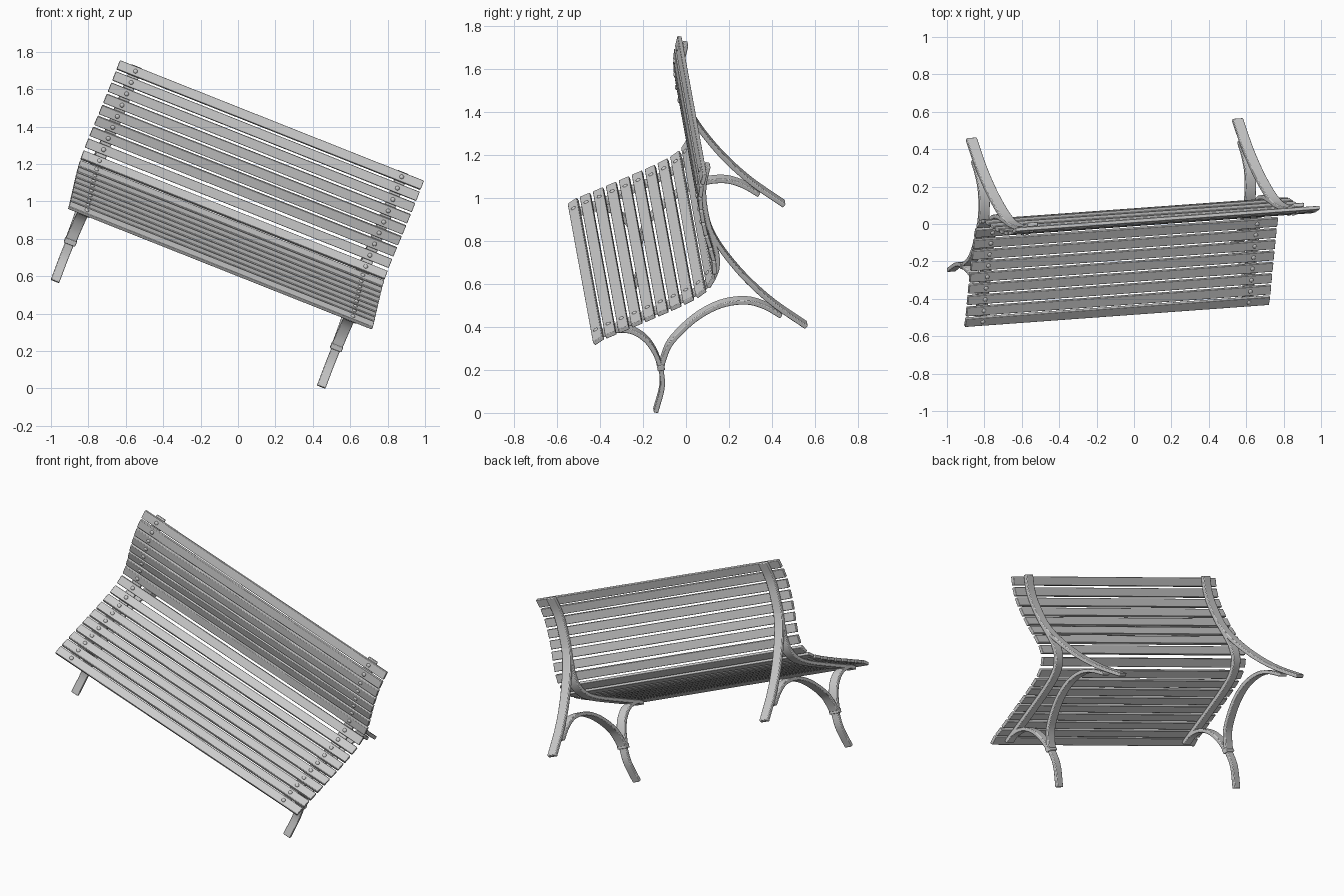
import bpy, bmesh, math
from mathutils import Vector, Matrix

if "Cube" in bpy.data.objects:
    bpy.data.objects.remove(bpy.data.objects["Cube"])

# Tilted bench frame: along the slats, towards the back, up
along = Vector((0.9275, 0.0673, -0.368)).normalized()
back = Vector((0.124, 0.867, 0.483))
back = (back - along * back.dot(along)).normalized()
up = along.cross(back)
FRAME = Matrix((along, back, up)).transposed().to_4x4()

SLATS = 18
SLAT_W, SLAT_T = 0.052, 0.02
STRAP_W, STRAP_T = 0.06, 0.022
SLAT_MID, SLAT_LEN = -0.357, 1.752
STRAP_U = {"right": -1.135, "left": 0.4}


def smooth_path(points, count):
    """Evenly spaced points and tangents on a spline through the points."""
    p = [Vector(q) for q in points]
    p = [2 * p[0] - p[1]] + p + [2 * p[-1] - p[-2]]
    fine = []
    for a, b, c, d in zip(p, p[1:], p[2:], p[3:]):
        for i in range(20):
            t = i / 20
            fine.append(0.5 * (2 * b + (c - a) * t + (2 * a - 5 * b + 4 * c - d) * t ** 2
                               + (3 * b - a - 3 * c + d) * t ** 3))
    fine.append(p[-2])
    dist = [0]
    for a, b in zip(fine, fine[1:]):
        dist.append(dist[-1] + (b - a).length)
    out, k = [], 0
    for i in range(count):
        s = dist[-1] * i / (count - 1)
        while k < len(fine) - 2 and dist[k + 1] < s:
            k += 1
        step = fine[k + 1] - fine[k]
        f = (s - dist[k]) / (dist[k + 1] - dist[k])
        out.append((fine[k] + step * f, step.normalized()))
    return out


def normal(tangent):
    return Vector((-tangent.y, tangent.x))


def finish(name, bm, bevel=0.0):
    bmesh.ops.recalc_face_normals(bm, faces=bm.faces)
    mesh = bpy.data.meshes.new(name)
    bm.to_mesh(mesh)
    bm.free()
    obj = bpy.data.objects.new(name, mesh)
    bpy.context.collection.objects.link(obj)
    obj.matrix_world = FRAME
    if bevel:
        mod = obj.modifiers.new("Soft edges", "BEVEL")
        mod.width, mod.segments = bevel, 2
    bpy.ops.object.select_all(action="DESELECT")
    obj.select_set(True)
    bpy.context.view_layer.objects.active = obj
    bpy.ops.object.shade_smooth_by_angle(angle=math.radians(35))
    return obj


def strap(name, points, u, width=STRAP_W, thick=STRAP_T, count=32):
    """Flat bar bent along a side-on path."""
    bm = bmesh.new()
    rings = []
    for pos, tan in smooth_path(points, count):
        n = normal(tan) * thick / 2
        corners = [(-1, -1), (1, -1), (1, 1), (-1, 1)]
        rings.append([bm.verts.new((u + a * width / 2, *(pos + n * b))) for a, b in corners])
    for r, s in zip(rings, rings[1:]):
        for i in range(4):
            j = (i + 1) % 4
            bm.faces.new((r[i], r[j], s[j], s[i]))
    bm.faces.new(rings[0])
    bm.faces.new(rings[-1])
    return finish(name, bm, 0.004)


# Sitting surface from the front lip to the top of the back
surface = [(-0.132, 0.726), (-0.08, 0.732), (0.045, 0.718), (0.2, 0.701), (0.33, 0.689),
           (0.43, 0.69), (0.5, 0.718), (0.541, 0.775), (0.567, 0.86), (0.59, 0.95),
           (0.632, 1.06), (0.675, 1.133), (0.735, 1.2)]
stations = smooth_path(surface, SLATS * 2 + 1)

# Slats
for i in range(SLATS):
    pos, tan = stations[2 * i + 1]
    n = normal(tan)
    c = pos - n * SLAT_T / 2
    bm = bmesh.new()
    turn = Matrix(((1, 0, 0), (0, tan.x, n.x), (0, tan.y, n.y))).to_4x4()
    place = Matrix.Translation((SLAT_MID, c.x, c.y)) @ turn
    bmesh.ops.create_cube(bm, size=1, matrix=place @ Matrix.Diagonal((SLAT_LEN, SLAT_W, SLAT_T, 1)))
    finish(f"slat_{i + 1}", bm, 0.003)

# Side frames
support = [p - normal(t) * (SLAT_T + STRAP_T / 2) for p, t in stations[1:]]
rear_leg = [(0.613, 0.93), (0.603, 0.84), (0.608, 0.727), (0.632, 0.578), (0.678, 0.418), (0.752, 0.243)]
rear_arch = [(0.078, 0.42), (0.108, 0.452), (0.179, 0.503), (0.325, 0.544), (0.459, 0.543),
             (0.57, 0.499), (0.635, 0.431), (0.678, 0.35)]
front_arch = [(0.07, 0.42), (0.083, 0.5), (0.076, 0.58), (0.038, 0.65), (-0.03, 0.693), (-0.085, 0.702)]
front_leg = [(-0.062, 0.233), (0.028, 0.329), (0.074, 0.425)]
for side, u in STRAP_U.items():
    strap(f"{side}_slat_support", support, u, count=48)
    strap(f"{side}_rear_leg", rear_leg, u)
    strap(f"{side}_rear_arch", rear_arch, u)
    strap(f"{side}_front_arch", front_arch, u)
    strap(f"{side}_front_leg", front_leg, u, width=0.048)
    strap(f"{side}_leg_collar", [(0.066, 0.405), (0.075, 0.432)], u, 0.066, 0.034, 4)

    # Domed bolt heads, one per slat
    bm = bmesh.new()
    for i in range(SLATS):
        pos, tan = stations[2 * i + 1]
        n = normal(tan)
        turn = Matrix(((1, 0, 0), (0, tan.x, n.x), (0, tan.y, n.y))).to_4x4()
        place = Matrix.Translation((u, pos.x, pos.y)) @ turn @ Matrix.Diagonal((1, 1, 0.6, 1))
        bmesh.ops.create_uvsphere(bm, u_segments=12, v_segments=8, radius=0.012, matrix=place)
    finish(f"{side}_bolts", bm)
